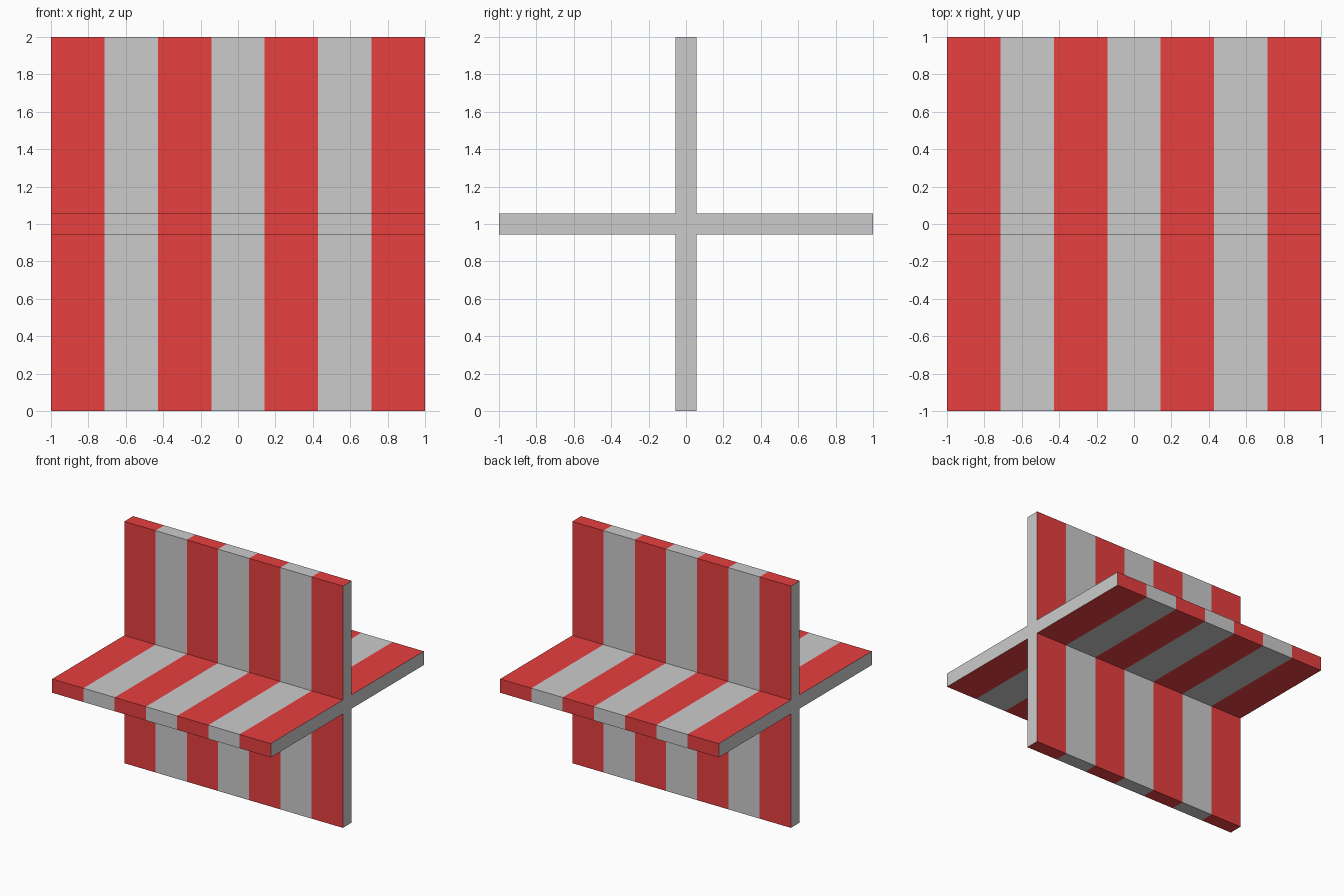
import bpy
import bmesh

if "Cube" in bpy.data.objects:
    bpy.data.objects.remove(bpy.data.objects["Cube"])

STRIPES = 7
T = 2 / 35  # half thickness of each panel

red = bpy.data.materials.new("red_stripe")
red.diffuse_color = (0.8, 0.05, 0.05, 1)
red.use_nodes = True
red.node_tree.nodes["Principled BSDF"].inputs["Base Color"].default_value = red.diffuse_color

# Plus-shaped cross-section: one arm (y, z) rotated by quarter turns
arm = [(1, -T), (1, T), (T, T)]
profile = []
for _ in range(4):
    profile += arm
    arm = [(-z, y) for y, z in arm]

bm = bmesh.new()
# One ring of the profile at every stripe border
rings = []
for i in range(STRIPES + 1):
    x = -1 + 2 * i / STRIPES
    rings.append([bm.verts.new((x, y, z + 1)) for y, z in profile])

# Striped outer skin, alternating red and grey
n = len(profile)
for i in range(STRIPES):
    a, b = rings[i], rings[i + 1]
    for j in range(n):
        k = (j + 1) % n
        face = bm.faces.new((a[j], a[k], b[k], b[j]))
        face.material_index = 1 - i % 2

# Plain grey end caps
bm.faces.new(rings[0])
bm.faces.new(rings[-1])
bmesh.ops.recalc_face_normals(bm, faces=bm.faces)

mesh = bpy.data.meshes.new("striped_cross_panels")
bm.to_mesh(mesh)
bm.free()
mesh.materials.append(None)
mesh.materials.append(red)
obj = bpy.data.objects.new("striped_cross_panels", mesh)
bpy.context.collection.objects.link(obj)
